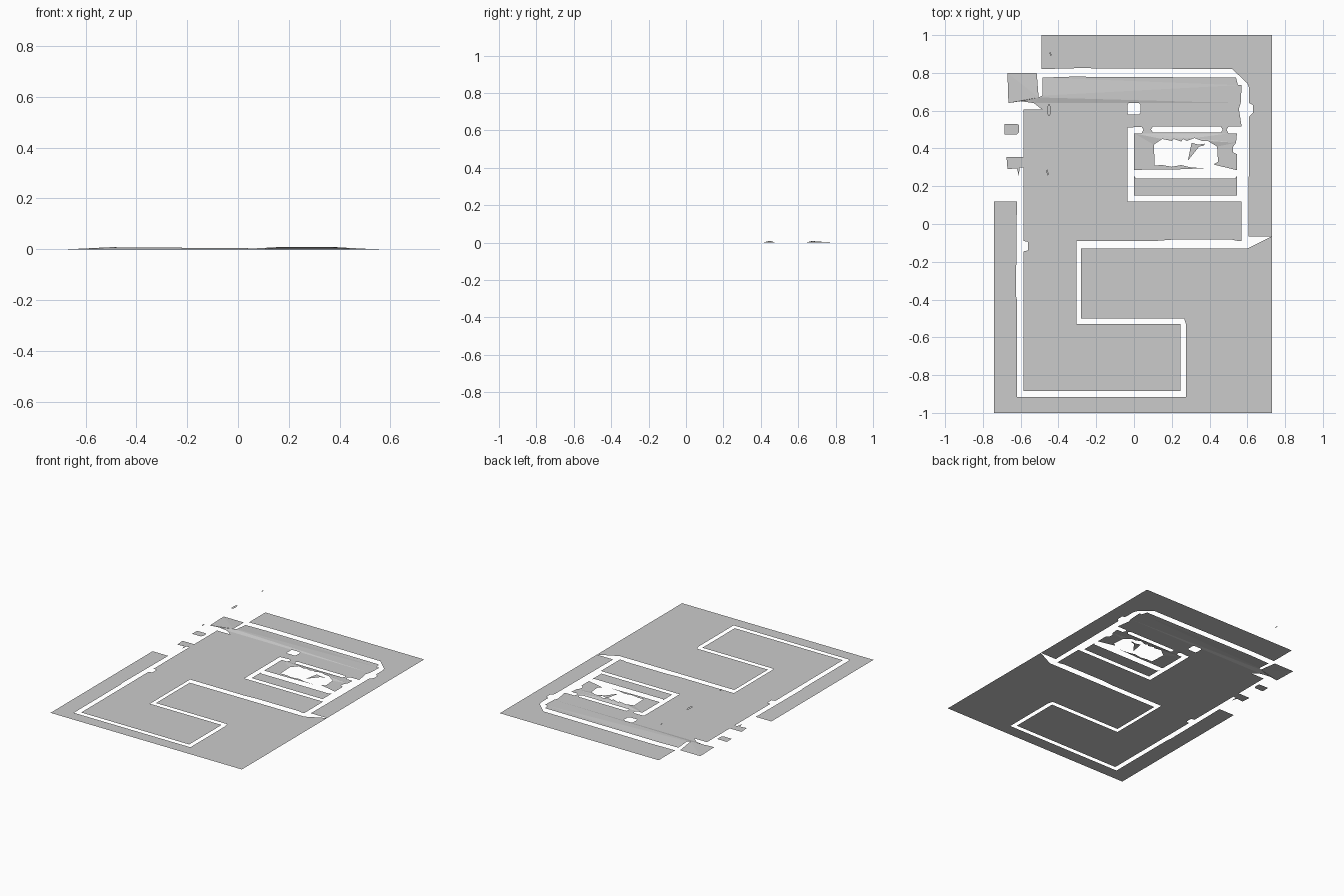
import bpy, math
from mathutils import Vector
from mathutils.geometry import tessellate_polygon


def sheet(name, outline, holes=(), z=0.0, raised=()):
    """Thin flat sheet from an outline; points in `raised` are lifted into a slight fold."""
    loops = [[Vector((x, y, 0)) for x, y in lp] for lp in (outline, *holes)]
    pts = [p for lp in loops for p in lp]
    faces = []
    for a, b, c in tessellate_polygon(loops):
        up = (pts[b] - pts[a]).cross(pts[c] - pts[a]).z
        faces.append((a, b, c) if up > 0 else (a, c, b))
    verts = [(p.x, p.y, z) for p in pts]
    flat = [q for lp in (outline, *holes) for q in lp]
    verts = [(x, y, z + (0.008 if q in raised else 0)) for (x, y, z), q in zip(verts, flat)]
    mesh = bpy.data.meshes.new(name)
    mesh.from_pydata(verts, [], faces)
    mesh.update()
    ob = bpy.data.objects.new(name, mesh)
    bpy.context.collection.objects.link(ob)
    return ob


def rect(x0, y0, x1, y1):
    return [(x0, y0), (x1, y0), (x1, y1), (x0, y1)]


# ground outside the walls, upper right L
sheet("outer_ground_upper", [
    (-.49, 1), (-.49, .82), (-.3, .825), (.52, .82), (.60, .745), (.61, .72),
    (.61, .64), (.63, .63), (.63, .59), (.61, .57), (.605, -.065), (.73, -.065), (.73, 1)])

# ground outside the walls, lower part with the stepped inset
sheet("outer_ground_lower", [
    (.73, -.065), (.60, -.13), (-.28, -.13), (-.28, -.50), (.265, -.50), (.275, -.53),
    (.275, -.915), (-.62, -.915), (-.62, -.40), (-.625, -.38), (-.62, .12), (-.74, .12),
    (-.74, -1), (.73, -1)])

# main floor with side step, door openings and a pillar hole
pillar = [(-.03, .58), (.025, .58), (.035, .59), (.035, .63), (.025, .64), (-.03, .64),
          (-.035, .63), (-.035, .59)]
sheet("main_floor", [
    (-.585, -.885), (.245, -.885), (.245, -.53), (-.305, -.53), (-.305, -.09), (.11, -.09),
    (.2, -.083), (.52, -.083), (.55, -.09), (.57, -.09), (.57, .12), (-.035, .12),
    (-.035, .51), (.04, .515), (.05, .50), (.09, .50), (.1, .515), (.46, .515),
    (.47, .50), (.49, .50), (.50, .515), (.57, .515), (.555, .61), (.565, .64),
    (.57, .735), (.55, .735), (.54, .775), (-.33, .78), (-.485, .775), (-.485, .68),
    (-.505, .67), (-.53, .64), (-.485, .605), (-.585, .605), (-.585, .355), (-.675, .355),
    (-.67, .29), (-.62, .295), (-.61, .255), (-.605, .30), (-.585, .30), (-.585, -.09),
    (-.56, -.095), (-.56, -.14), (-.585, -.145)],
    [pillar], raised=((-.485, .68), (-.505, .67)))

# porch floor beside the entrance
sheet("porch_floor", [
    (-.53, .64), (-.505, .67), (-.515, .80), (-.67, .80), (-.665, .64), (-.60, .65)],
    raised=((-.505, .67),))

# small room floor wrapping a ragged opening, with a fold along its top
ragged_top = [(.15, .45), (.20, .44), (.21, .45), (.25, .437), (.26, .45), (.28, .44),
              (.32, .455), (.36, .44), (.39, .44)]
sheet("small_room_floor", [
    (.05, .50), (.04, .48), (0, .48), (0, .287), (.20, .288), (.37, .295), (.30, .30),
    (.25, .312), (.20, .303), (.15, .312), (.11, .31), (.105, .42)] + ragged_top + [
    (.44, .41), (.445, .33), (.42, .315), (.545, .285), (.545, .37), (.525, .38),
    (.525, .41), (.54, .43), (.545, .48), (.50, .48), (.49, .50), (.47, .50),
    (.46, .485), (.10, .485), (.09, .50)], raised=ragged_top)
sheet("opening_fragment", [
    (.285, .335), (.305, .43), (.34, .42), (.375, .425), (.37, .415), (.345, .41)])

# long closet strip with turned-up corners
sheet("closet_floor", [
    (0, .15), (.545, .15), (.545, .255), (.535, .24), (.01, .24), (0, .255)])

# window patch left of the wall
sheet("window_patch", [
    (-.685, .475), (-.62, .475), (-.61, .485), (-.61, .525), (-.62, .53), (-.685, .53)])

# tiny caps left at the top of the vanished walls
for name, x, y, rx, ry, tilt in (("wall_cap_back", -.442, .90, .004, .011, .2),
                                 ("wall_cap_middle", -.45, .603, .010, .032, 0),
                                 ("wall_cap_front", -.458, .272, .004, .017, .15)):
    ring = []
    for i in range(10):
        a = 2 * math.pi * i / 10
        u, v = rx * math.cos(a), ry * math.sin(a)
        ring.append((x + u * math.cos(tilt) - v * math.sin(tilt),
                     y + u * math.sin(tilt) + v * math.cos(tilt)))
    sheet(name, ring, z=0.2)
